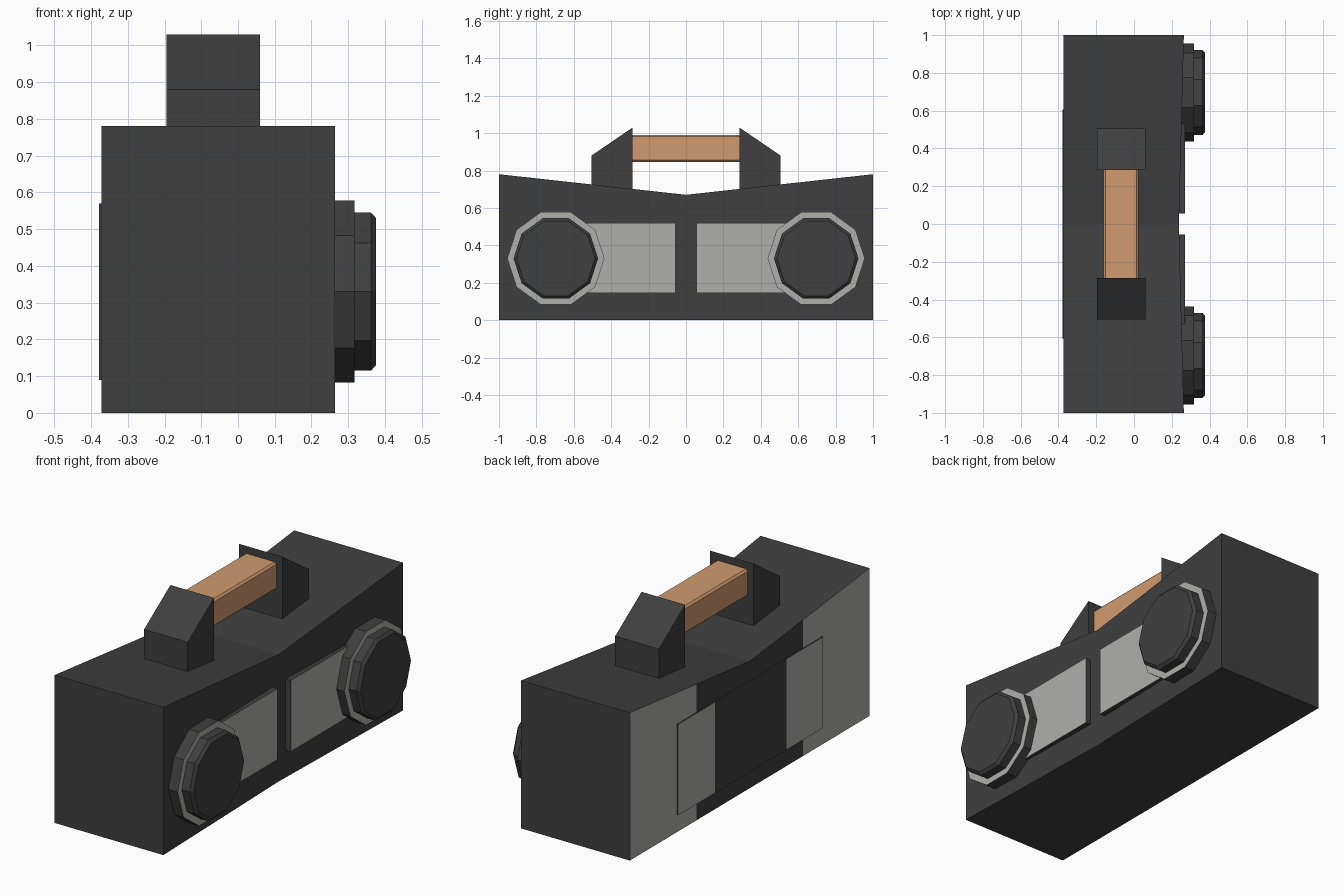
import bpy, bmesh, math

if "Cube" in bpy.data.objects:
    bpy.data.objects.remove(bpy.data.objects["Cube"])


def material(name, rgb):
    m = bpy.data.materials.new(name)
    m.diffuse_color = (*rgb, 1)
    m.use_nodes = True
    m.node_tree.nodes["Principled BSDF"].inputs["Base Color"].default_value = m.diffuse_color
    return m


DARK = material("charcoal", (0.05, 0.05, 0.05))
GREY = material("light grey", (0.43, 0.43, 0.42))
TAN = material("tan", (0.64, 0.33, 0.16))


def finish(name, bm, mats, rule=None):
    """Make the object; rule(face) gives the material index."""
    bmesh.ops.recalc_face_normals(bm, faces=bm.faces[:])
    bm.normal_update()
    if rule:
        for f in bm.faces:
            f.material_index = int(rule(f))
    me = bpy.data.meshes.new(name)
    bm.to_mesh(me)
    bm.free()
    for m in mats:
        me.materials.append(m)
    ob = bpy.data.objects.new(name, me)
    bpy.context.collection.objects.link(ob)
    return ob


def loft(rings):
    """Skin closed rings of points and cap both ends."""
    bm = bmesh.new()
    vs = [[bm.verts.new(p) for p in r] for r in rings]
    n = len(vs[0])
    for a, b in zip(vs, vs[1:]):
        for i in range(n):
            j = (i + 1) % n
            bm.faces.new((a[i], a[j], b[j], b[i]))
    bm.faces.new(vs[0])
    bm.faces.new(vs[-1])
    return bm


def section(y, x0, x1, z0, z1):
    return [(x0, y, z0), (x1, y, z0), (x1, y, z1), (x0, y, z1)]


# Body: top and front dip to a shallow V at the middle, back has grey ends
body = loft([section(y, -0.372, 0.238 + 0.026 * abs(y), 0, 0.67 + 0.11 * abs(y))
             for y in (-1, -0.445, 0, 0.445, 1)])
finish("body", body, [DARK, GREY],
       lambda f: f.normal.x < -0.9 and abs(f.calc_center_median().y) > 0.445)

# Battery cover on the back, also with grey ends
cover = loft([section(y, -0.378, -0.370, 0.09, 0.57) for y in (-0.605, -0.3, 0.3, 0.605)])
finish("battery_cover", cover, [DARK, GREY],
       lambda f: f.normal.x < -0.9 and abs(f.calc_center_median().y) > 0.3)

# Handle grip with slightly bevelled long edges
bx, bz = 0.0925, 0.0725
ring = [(-bx, 0.01 - bz), (0.01 - bx, -bz), (bx - 0.01, -bz), (bx, 0.01 - bz),
        (bx, bz - 0.01), (bx - 0.01, bz), (0.01 - bx, bz), (-bx, bz - 0.01)]
grip = loft([[(x - 0.068, y, z + 0.918) for x, z in ring] for y in (-0.29, 0.29)])
finish("handle_grip", grip, [TAN])

for s, side in ((-1, "left"), (1, "right")):
    # Handle post with sloping top
    prof = [(0.285, 0.65), (0.505, 0.65), (0.505, 0.88), (0.285, 1.03)]
    post = loft([[(x, s * y, z) for y, z in prof] for x in (-0.195, 0.06)])
    finish("handle_post_" + side, post, [DARK])

    # Front panel
    panel = loft([section(s * y, 0.23, 0.27, 0.145, 0.52) for y in (0.055, 0.53)])
    finish("front_panel_" + side, panel, [DARK, GREY], lambda f: f.normal.x > 0.9)

    # Ten-sided speaker: grey-faced rim and stepped dark cone cover
    def decagon(x, r):
        return [(x, s * 0.696 + r * math.cos(i * math.pi / 5),
                 0.33 + r * math.sin(i * math.pi / 5)) for i in range(10)]

    rim = loft([decagon(0.24, 0.26), decagon(0.317, 0.26)])
    finish("speaker_rim_" + side, rim, [DARK, GREY], lambda f: f.normal.x > 0.9)
    cone = loft([decagon(0.31, 0.226), decagon(0.362, 0.226), decagon(0.376, 0.21)])
    finish("speaker_cover_" + side, cone, [DARK])
